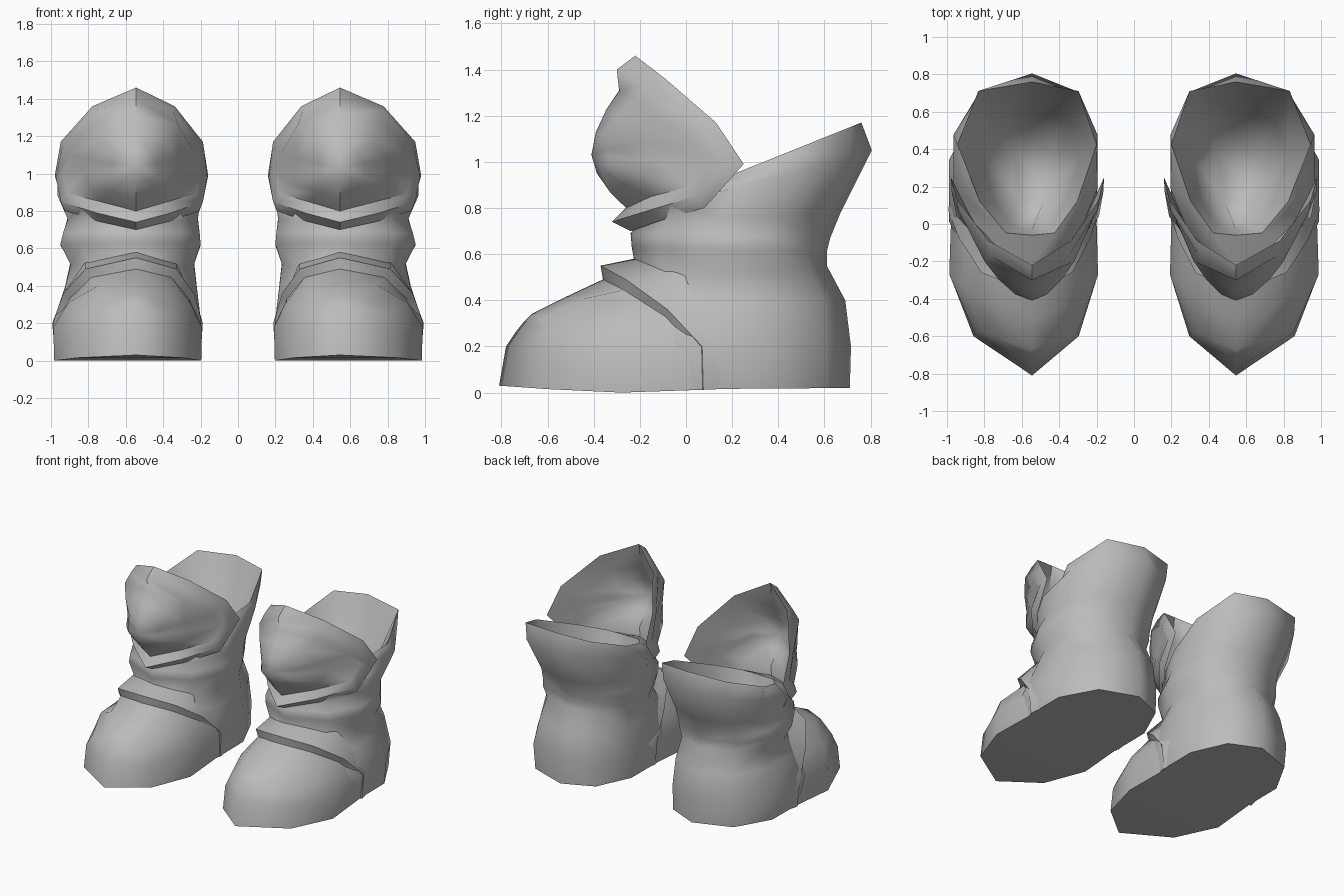
import bpy, bmesh, math

if "Cube" in bpy.data.objects:
    bpy.data.objects.remove(bpy.data.objects["Cube"])

grey = bpy.data.materials.new("grey leather")
grey.diffuse_color = (0.5, 0.5, 0.5, 1)
grey.use_nodes = True
grey.node_tree.nodes["Principled BSDF"].inputs["Base Color"].default_value = grey.diffuse_color
CENTRE = 0.545


def loft(name, loops, side, outer=1.0, inner=1.0, cap_start=False, cap_end=False, angle=42):
    """Skin a list of closed loops; x > 0 is the outer side of the boot."""
    bm = bmesh.new()
    rows = []
    for loop in loops:
        rows.append([bm.verts.new((side * (CENTRE + x * (outer if x > 0 else inner)), y, z))
                     for x, y, z in loop])
    n = len(rows[0])
    for a, b in zip(rows, rows[1:]):
        for i in range(n):
            j = (i + 1) % n
            bm.faces.new((a[i], a[j], b[j], b[i]))
    if cap_start:
        bm.faces.new(rows[0])
    if cap_end:
        bm.faces.new(rows[-1])
    bmesh.ops.remove_doubles(bm, verts=bm.verts, dist=0.0005)
    bmesh.ops.recalc_face_normals(bm, faces=bm.faces)
    mesh = bpy.data.meshes.new(name)
    bm.to_mesh(mesh)
    bm.free()
    mesh.materials.append(grey)
    ob = bpy.data.objects.new(name, mesh)
    bpy.context.collection.objects.link(ob)
    bpy.ops.object.select_all(action='DESELECT')
    ob.select_set(True)
    bpy.context.view_layer.objects.active = ob
    bpy.ops.object.shade_smooth_by_angle(angle=math.radians(angle))
    return ob


def ring(half):
    """Half loop from one centre point to the other, mirrored."""
    return half + [(-x, y, z) for x, y, z in half[-2:0:-1]]


def arch(half):
    """Half arch from the ground to the top centre, mirrored."""
    return half + [(-x, y, z) for x, y, z in half[-2::-1]]


# outlines as (distance from back to front, share of half width)
ROUND = [(0, 0), (.09, .66), (.32, 1), (.6, 1), (.85, .7), (1, 0)]
RIM = [(0, 0), (.06, .72), (.41, 1), (.78, .70), (.985, .35), (1, 0)]
DIAMOND = [(0, 0), (.2, .5), (.38, 1), (.6, .6), (.8, .3), (1, 0)]


def shaft_ring(yf, zf, yb, zb, wi, wo, shape=ROUND):
    """Horizontal or tilted ring from front (yf, zf) to back (yb, zb)."""
    half = [(s, yb + (yf - yb) * u, zb + (zf - zb) * u) for u, s in shape]
    return [(x * (wo if x > 0 else wi), y, z) for x, y, z in ring(half)]


# boot body, over the rim and down to the insole
shaft = [
    shaft_ring(-.40, .012, .71, .02, .34, .42),
    shaft_ring(-.45, .20, .715, .20, .348, .445),
    shaft_ring(-.36, .38, .69, .40, .325, .38),
    shaft_ring(-.21, .49, .61, .55, .31, .35),
    shaft_ring(-.235, .63, .61, .61, .345, .405),
    shaft_ring(-.24, .69, .625, .67, .34, .39),
    shaft_ring(-.20, .74, .67, .78, .33, .365),
    shaft_ring(-.22, .77, .805, 1.05, .35, .42),
    shaft_ring(-.06, .84, .76, 1.17, .345, .40, RIM),
    shaft_ring(-.03, .70, .60, .80, .25, .28, RIM),
    shaft_ring(.02, .50, .47, .50, .19, .19, DIAMOND),
]

# step where the instep overlaps the toe
step = [(.385, .07, .012), (.40, .06, .17), (.33, -.09, .33), (.22, -.27, .445), (0, -.36, .49)]
instep = [arch(h) for h in (
    step,
    [(.40, .075, .012), (.415, .07, .20), (.36, -.08, .36), (.25, -.26, .49), (0, -.37, .55)],
    [(.36, .30, .022), (.39, .30, .20), (.34, .15, .39), (.25, -.02, .53), (0, -.20, .585)],
    [(.30, .34, .025), (.33, .34, .20), (.28, .20, .36), (.2, .04, .49), (0, -.12, .53)],
)]

# rounded toe
toe = [arch(h) for h in (
    step,
    [(.405, -.28, 0), (.41, -.27, .18), (.335, -.33, .31), (.18, -.45, .405), (0, -.52, .415)],
    [(.29, -.60, .015), (.285, -.58, .18), (.24, -.58, .26), (.12, -.63, .32), (0, -.67, .34)],
    [(0, -.81, .03), (0, -.78, .20), (0, -.74, .26), (0, -.70, .31), (0, -.67, .34)],
)]

# domed tongue with a raised border and a hollow back
PEAK = (0, -.41, 1.03)
edge = [(0, -.29, 1.31), (.24, -.20, 1.26), (.34, .02, 1.10), (.37, .11, 1.0),
        (.345, .02, .895), (.18, -.15, .85), (0, -.26, .80)]


def dome(t, shift=0):
    """Ring of the dome, t = 0 at the peak and 1 at the edge."""
    return [(x * t, PEAK[1] + (y - PEAK[1]) * t ** 1.75 + shift, PEAK[2] + (z - PEAK[2]) * t)
            for x, y, z in edge]


tongue = [ring(h) for h in (
    dome(0), dome(.35), dome(.7), edge,
    [(0, -.30, 1.40), (.21, -.17, 1.34), (.37, .07, 1.15), (.405, .17, .98),
     (.38, .04, .85), (.2, -.16, .79), (0, -.32, .74)],
    [(0, -.22, 1.46), (.22, -.09, 1.36), (.38, .13, 1.17), (.41, .25, .99),
     (.36, .08, .80), (.19, -.11, .745), (0, -.24, .70)],
    dome(.85, .07), dome(.45, .07), dome(0, .07),
)]

for label, side in (("right", 1), ("left", -1)):
    loft(label + "_boot_body", shaft, side, cap_start=True, cap_end=True, angle=75)
    loft(label + "_instep", instep, side, 1.08, .86, angle=48)
    loft(label + "_toe", toe, side, 1.08, .86, angle=78)
    loft(label + "_tongue", tongue, side, 1.06, .94, angle=50)
